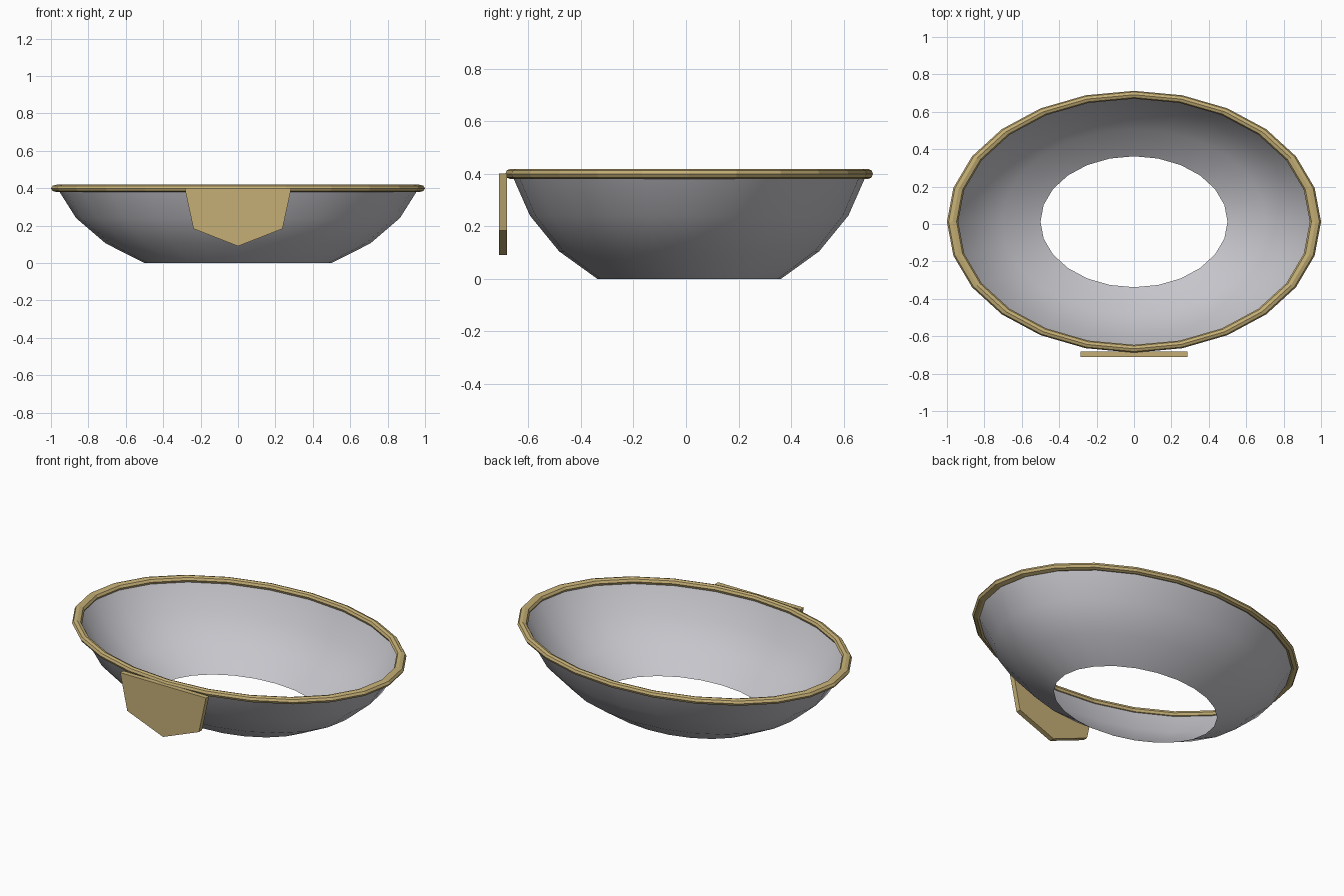
import bpy, bmesh, math

if "Cube" in bpy.data.objects:
    bpy.data.objects.remove(bpy.data.objects["Cube"], do_unlink=True)

SEGMENTS = 24
DEPTH = 0.7          # oval ratio, y against x
CENTRE_Y = 0.012
TOP_Z = 0.399


def material(name, rgb):
    m = bpy.data.materials.new(name)
    m.use_nodes = True
    m.diffuse_color = (*rgb, 1)
    m.node_tree.nodes["Principled BSDF"].inputs["Base Color"].default_value = (*rgb, 1)
    return m


def make_object(name, bm, mat, smooth=False):
    mesh = bpy.data.meshes.new(name)
    for f in bm.faces:
        f.smooth = smooth
    bm.to_mesh(mesh)
    bm.free()
    mesh.materials.append(mat)
    obj = bpy.data.objects.new(name, mesh)
    bpy.context.collection.objects.link(obj)
    return obj


def oval_lathe(profile, closed=False):
    """Sweep (radius, z) points round the oval."""
    bm = bmesh.new()
    rings = []
    for r, z in profile:
        ring = []
        for i in range(SEGMENTS):
            a = 2 * math.pi * i / SEGMENTS
            ring.append(bm.verts.new((r * math.cos(a), CENTRE_Y + DEPTH * r * math.sin(a), z)))
        rings.append(ring)
    pairs = list(zip(rings, rings[1:]))
    if closed:
        pairs.append((rings[-1], rings[0]))
    for low, high in pairs:
        for i in range(SEGMENTS):
            j = (i + 1) % SEGMENTS
            bm.faces.new((low[i], low[j], high[j], high[i]))
    return bm


steel = material("grey steel", (0.56, 0.56, 0.60))
gold = material("dull gold", (0.56, 0.43, 0.18))

# Open bowl: band of a flattened sphere between 60 and 15 degrees below its equator
squash = TOP_Z / (math.sin(math.radians(60)) - math.sin(math.radians(15)))
bowl_profile = []
for deg in (60, 45, 30, 15):
    a = math.radians(deg)
    bowl_profile.append((math.cos(a), squash * (math.sin(math.radians(60)) - math.sin(a))))
make_object("bowl", oval_lathe(bowl_profile), steel, smooth=True)

# Faceted rim ring
rim_profile = []
for k in range(8):
    a = 2 * math.pi * k / 8
    rim_profile.append((0.97 + 0.03 * math.cos(a), TOP_Z + 0.0198 * math.sin(a)))
make_object("rim", oval_lathe(rim_profile, closed=True), gold)

# Pointed front plate
bm = bmesh.new()
outline = [(-0.285, 0.40), (-0.238, 0.183), (0, 0.09), (0.238, 0.183), (0.285, 0.40)]
face = bm.faces.new([bm.verts.new((x, -0.711, z)) for x, z in outline])
back = bmesh.ops.extrude_face_region(bm, geom=[face])
bmesh.ops.translate(bm, vec=(0, 0.03, 0),
                    verts=[v for v in back["geom"] if isinstance(v, bmesh.types.BMVert)])
bmesh.ops.recalc_face_normals(bm, faces=bm.faces)
make_object("front_plate", bm, gold)
